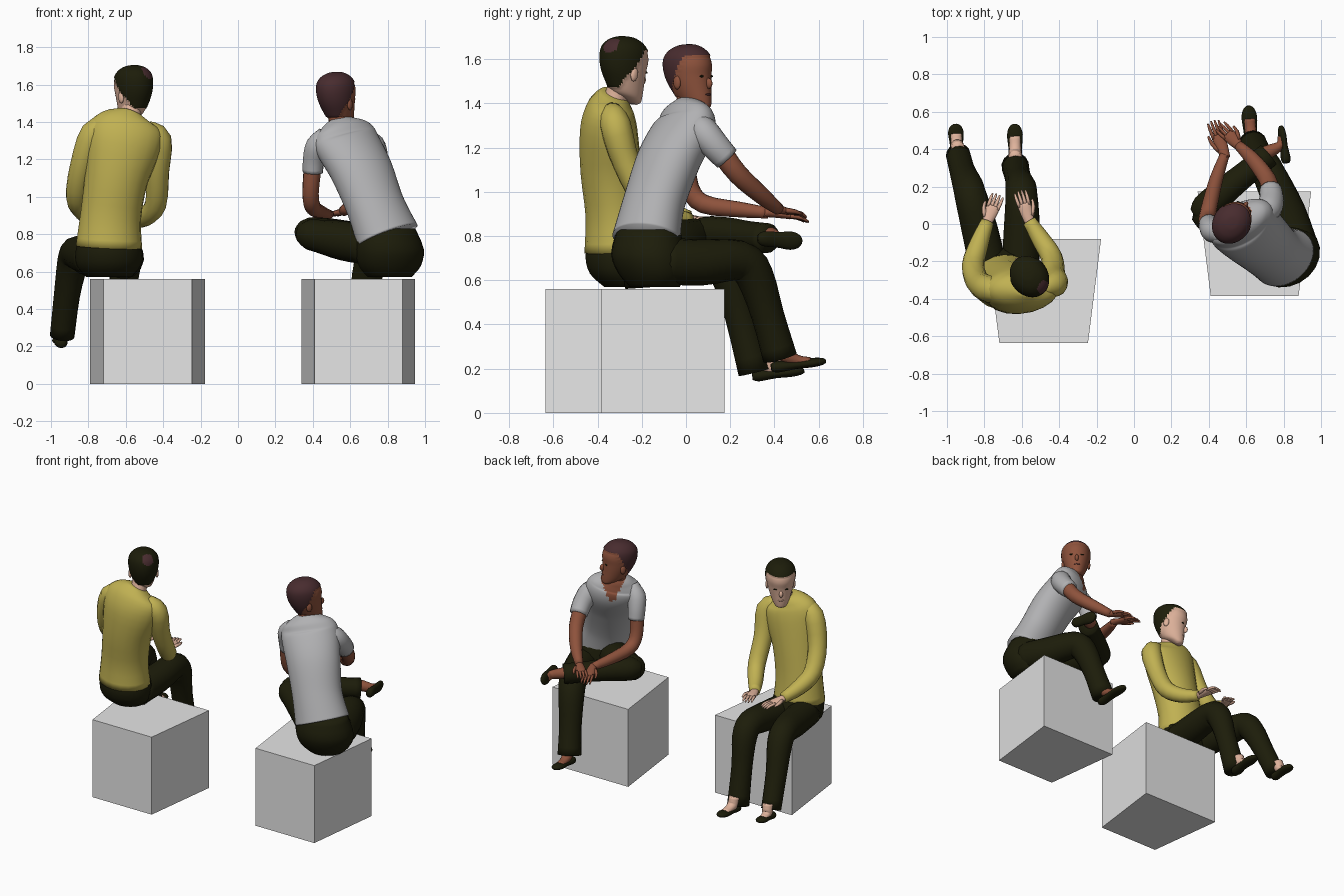
import bpy, bmesh, math
from mathutils import Vector, Matrix

if "Cube" in bpy.data.objects:
    bpy.data.objects.remove(bpy.data.objects["Cube"])

def material(name, rgb):
    m = bpy.data.materials.new(name)
    m.diffuse_color = (*rgb, 1)
    m.use_nodes = True
    m.node_tree.nodes["Principled BSDF"].inputs["Base Color"].default_value = m.diffuse_color
    return m

YELLOW = material("yellow cloth", (0.53, 0.44, 0.085))
GREY = material("grey cloth", (0.44, 0.44, 0.45))
DARK = material("dark olive", (0.012, 0.012, 0.003))
FAIR = material("fair skin", (0.74, 0.45, 0.33))
BROWN = material("brown skin", (0.27, 0.085, 0.045))
MAROON = material("maroon hair", (0.065, 0.025, 0.028))
BLOCK = material("block grey", (0.79, 0.79, 0.79))

def finish(name, bm, mats, smooth=True):
    bmesh.ops.recalc_face_normals(bm, faces=bm.faces[:])
    me = bpy.data.meshes.new(name)
    bm.to_mesh(me)
    bm.free()
    for m in mats:
        me.materials.append(m)
    for p in me.polygons:
        p.use_smooth = smooth
    ob = bpy.data.objects.new(name, me)
    bpy.context.collection.objects.link(ob)
    return ob

def spline(pts, n):
    """Catmull-Rom through rows of numbers."""
    out = []
    for i in range(len(pts) - 1):
        p = [pts[max(0, min(len(pts) - 1, i + k))] for k in (-1, 0, 1, 2)]
        for j in range(n):
            t = j / n
            out.append([0.5 * (2*b + (c-a)*t + (2*a-5*b+4*c-d)*t*t + (3*b-a-3*c+d)*t**3)
                        for a, b, c, d in zip(*p)])
    return out + [list(pts[-1])]

def loft_mesh(pts, side=None, segs=14, n=3, level=False):
    """Elliptical rings along a path; rows are x, y, z, half width, half depth."""
    rows = spline([p if len(p) == 5 else (*p, p[3]) for p in pts], n)
    bm = bmesh.new()
    rings, s = [], Vector(side) if side else None
    for i, r in enumerate(rows):
        a, b = rows[max(0, i - 1)], rows[min(len(rows) - 1, i + 1)]
        t = Vector((0, 0, 1)) if level else (Vector(b[:3]) - Vector(a[:3])).normalized()
        if s is None:
            s = t.orthogonal()
        w = Vector(side) if side else s
        s = (w - t * w.dot(t)).normalized()
        u = t.cross(s)
        ring = []
        for k in range(segs):
            an = 2 * math.pi * k / segs
            ring.append(bm.verts.new(Vector(r[:3]) + s * r[3] * math.cos(an) + u * r[4] * math.sin(an)))
        rings.append(ring)
    for p, q in zip(rings, rings[1:]):
        for k in range(segs):
            bm.faces.new((p[k], p[(k+1) % segs], q[(k+1) % segs], q[k]))
    bm.faces.new(rings[0][::-1])
    bm.faces.new(rings[-1])
    return bm

def loft(name, mat, pts, side=None, **kw):
    return finish(name, loft_mesh(pts, side, **kw), [mat])

def ball(name, mat, mtx, loc, scale):
    bm = bmesh.new()
    bmesh.ops.create_uvsphere(bm, u_segments=10, v_segments=6, radius=1,
                              matrix=mtx @ Matrix.Translation(loc) @ Matrix.Diagonal((*scale, 1)))
    return finish(name, bm, [mat])

def block(name, y0, y1, near, far):
    bm = bmesh.new()
    plan = [(near[0], y0), (near[1], y0), (far[1], y1), (far[0], y1)]
    f = bm.faces.new([bm.verts.new((x, y, 0)) for x, y in plan])
    g = bmesh.ops.extrude_face_region(bm, geom=[f])
    bmesh.ops.translate(bm, vec=(0, 0, 0.56), verts=[v for v in g["geom"] if isinstance(v, bmesh.types.BMVert)])
    finish(name, bm, [BLOCK], False)

def head(who, centre, yaw, pitch, skin, hair, patch=None):
    mtx = Matrix.Translation(centre) @ Matrix.Rotation(yaw, 4, 'Z') @ Matrix.Rotation(pitch, 4, 'X')
    # z, half width, back, front
    prof = [(-.150, .02, .06, .09), (-.138, .038, .03, .105), (-.11, .058, -.04, .108), (-.05, .078, -.085, .106),
            (0, .090, -.110, .106), (.05, .096, -.120, .110), (.09, .090, -.113, .098),
            (.120, .068, -.085, .070), (.137, .036, -.045, .036), (.141, .008, -.015, .005)]
    bm = loft_mesh([(0, (b+f)/2, z, w, (f-b)/2) for z, w, b, f in prof], (1, 0, 0), segs=56, n=7, level=True)
    hairy = set()
    for f in bm.faces:
        c = f.calc_center_median()
        if c.z > .092 or (c.z > -.09 and c.y < -.015 + .6 * max(c.z, -.05)):
            f.material_index = 1
            hairy.update(f.verts)
            if patch and (mtx @ c - Vector(patch)).length < .038:
                f.material_index = 2
    for v in hairy:
        v.co *= 1.05
    bmesh.ops.transform(bm, matrix=mtx, verts=bm.verts[:])
    finish(who + "_head", bm, [skin, hair, MAROON])
    # face details
    ball(who + "_nose", skin, mtx, (0, .106, -.035), (.013, .022, .025))
    ball(who + "_lips", MAROON if skin == BROWN else skin, mtx, (0, .102, -.085), (.022, .008, .006))
    for sx in (-1, 1):
        ball(who + "_eye", DARK, mtx, (sx * .036, .097, -.002), (.013, .006, .005))
        ball(who + "_ear", skin, mtx, (sx * .088, -.005, -.025), (.011, .020, .032))

def hand(name, skin, wrist, tip, thumb):
    w, t = Vector(wrist), Vector(tip)
    d = t - w
    s = d.cross(Vector((0, 0, 1))).normalized()
    def at(f, off, dz=0):
        return tuple(w + d * f + s * off + Vector((0, 0, dz)))
    loft(name + "_palm", skin, [(*at(-.1, 0), .024, .022), (*at(.2, 0), .032, .017), (*at(.5, 0), .036, .013),
                                (*at(.58, 0), .032, .009)], tuple(s), segs=10)
    for k in range(4):
        o = (k - 1.5) * .018
        loft(name + "_finger", skin, [(*at(.5, o), .010), (*at(.78, o * 1.1), .009),
                                      (*at(1 - .04 * abs(k - 1.5), o * 1.1, -.012), .005)], segs=6, n=2)
    loft(name + "_thumb", skin, [(*at(.15, thumb * .022), .013), (*at(.4, thumb * .045), .011),
                                 (*at(.62, thumb * .05, -.005), .006)], segs=6, n=2)

def foot(name, skin, ankle, heel, toe):
    a, h, t = Vector(ankle), Vector(heel), Vector(toe)
    d = t - h
    s = d.cross(a - h).normalized()
    loft(name + "_shoe", DARK, [(*h, .018, .016), (*(h + d * .12), .034, .026), (*(h + d * .45), .036, .020),
                                (*(h + d * .75), .042, .021), (*(h + d * .93), .030, .016), (*t, .010, .008)], tuple(s))
    up = (a - h - d * (a - h).dot(d) / d.length_squared).normalized()
    loft(name + "_instep", skin, [(*(a + up * .05), .036), (*(a + d * .05), .036), (*(h + d * .5 + up * .018), .030, .024),
                                  (*(h + d * .72 + up * .008), .030, .018)], tuple(s))

# blocks used as seats
block("left_block", -.635, -.08, (-.72, -.246), (-.79, -.176))
block("right_block", -.385, .175, (.41, .88), (.34, .947))

# seated figure in yellow
side = (1, .05, 0)
loft("yellow_hips", DARK, [(-.69, -.26, .57, .12, .11), (-.69, -.28, .63, .172, .155), (-.69, -.295, .71, .178, .16),
                           (-.69, -.305, .78, .16, .13)], side, segs=20, level=True)
loft("yellow_top", YELLOW, [(-.69, -.31, .73, .178, .15), (-.68, -.32, .90, .163, .135), (-.65, -.34, 1.10, .17, .138),
                            (-.61, -.35, 1.28, .20, .13), (-.595, -.345, 1.37, .195, .11), (-.585, -.335, 1.415, .145, .085),
                            (-.575, -.325, 1.445, .07, .062)], side, segs=20)
loft("yellow_neck", FAIR, [(-.575, -.335, 1.38, .058), (-.572, -.31, 1.45, .053), (-.565, -.285, 1.53, .055)])
head("yellow_figure", (-.56, -.28, 1.555), math.atan2(.6, .8), -.14, FAIR, DARK, (-.488, -.335, 1.66))
loft("yellow_left_sleeve", YELLOW, [(-.69, -.35, 1.385, .045), (-.77, -.35, 1.34, .072), (-.835, -.31, 1.16, .064),
                                    (-.86, -.22, 1.00, .060), (-.83, -.11, .925, .052), (-.785, .01, .88, .036)])
loft("yellow_right_sleeve", YELLOW, [(-.49, -.335, 1.365, .045), (-.425, -.32, 1.305, .070), (-.43, -.27, 1.13, .062),
                                     (-.44, -.18, .96, .058), (-.50, -.08, .89, .050), (-.56, .015, .87, .036)])
hand("yellow_left_hand", FAIR, (-.785, .01, .88), (-.725, .16, .86), -1)
hand("yellow_right_hand", FAIR, (-.56, .015, .87), (-.612, .18, .88), 1)
loft("yellow_left_leg", DARK, [(-.77, -.28, .67, .10), (-.82, -.05, .685, .098), (-.865, .12, .70, .088), (-.885, .195, .64, .083),
                               (-.915, .275, .47, .070), (-.94, .37, .255, .066)])
loft("yellow_right_leg", DARK, [(-.61, -.28, .66, .10), (-.60, -.05, .675, .098), (-.60, .125, .69, .088), (-.605, .195, .62, .083),
                                (-.62, .245, .44, .070), (-.635, .31, .185, .074)])
foot("yellow_left_foot", FAIR, (-.945, .41, .26), (-.945, .35, .215), (-.955, .535, .235))
foot("yellow_right_foot", FAIR, (-.635, .36, .21), (-.633, .30, .165), (-.638, .535, .19))

# seated figure in grey
side = (.88, .47, 0)
loft("grey_hips", DARK, [(.81, -.14, .57, .12, .11), (.812, -.155, .63, .172, .145), (.81, -.17, .72, .19, .163),
                         (.79, -.17, .83, .165, .135)], side, segs=20, level=True)
bm = loft_mesh([(.80, -.18, .79, .180, .145), (.735, -.145, .95, .165, .132), (.66, -.08, 1.14, .178, .132),
                (.585, -.01, 1.28, .19, .12), (.56, .005, 1.35, .17, .095), (.545, .015, 1.39, .11, .07),
                (.538, .02, 1.412, .06, .052)], side, segs=48, n=9)
for f in bm.faces:  # open V neckline
    c = f.calc_center_median() - Vector((.57, .01, 0))
    fwd, lat = -.47 * c.x + .88 * c.y, .88 * c.x + .47 * c.y
    if fwd > .02 and c.z > 1.24 and abs(lat) < (c.z - 1.24) * .5:
        f.material_index = 1
finish("grey_top", bm, [GREY, BROWN])
loft("grey_neck", BROWN, [(.55, .005, 1.34, .056), (.535, .01, 1.42, .052), (.53, .015, 1.50, .054)])
head("grey_figure", (.53, .015, 1.52), math.atan2(-.6, .8), .05, BROWN, MAROON)
loft("grey_right_sleeve", GREY, [(.66, .04, 1.33, .045), (.715, .075, 1.275, .070), (.735, .13, 1.21, .066), (.73, .185, 1.15, .060)])
loft("grey_left_sleeve", GREY, [(.47, -.05, 1.335, .045), (.425, -.04, 1.275, .062), (.405, -.015, 1.20, .058), (.40, .00, 1.13, .054)])
loft("grey_right_arm", BROWN, [(.73, .16, 1.18, .050), (.715, .235, 1.08, .047), (.64, .34, .985, .040), (.56, .42, .92, .027)])
loft("grey_left_arm", BROWN, [(.40, -.01, 1.17, .048), (.388, .015, 1.02, .044), (.40, .08, .945, .043), (.44, .24, .92, .036),
                              (.485, .37, .905, .026)])
hand("grey_right_hand", BROWN, (.56, .42, .92), (.455, .53, .895), 1)
hand("grey_left_hand", BROWN, (.485, .37, .905), (.42, .555, .875), -1)
loft("grey_right_leg", DARK, [(.88, -.12, .69, .105), (.815, .06, .68, .105), (.735, .24, .69, .092), (.70, .31, .62, .086),
                              (.665, .37, .44, .074), (.635, .425, .25, .078)])
loft("grey_left_thigh", DARK, [(.70, -.16, .74, .105), (.56, -.05, .765, .105), (.43, .025, .79, .088), (.37, .05, .80, .078),
                               (.325, .065, .805, .045)])
loft("grey_left_shin", DARK, [(.33, .045, .805, .045), (.38, .085, .81, .078), (.50, .19, .81, .074), (.61, .28, .80, .068),
                              (.72, .37, .79, .068)])
foot("grey_right_foot", BROWN, (.63, .44, .26), (.63, .385, .205), (.612, .632, .235))
foot("grey_left_foot", BROWN, (.73, .38, .80), (.815, .325, .79), (.785, .525, .775))
